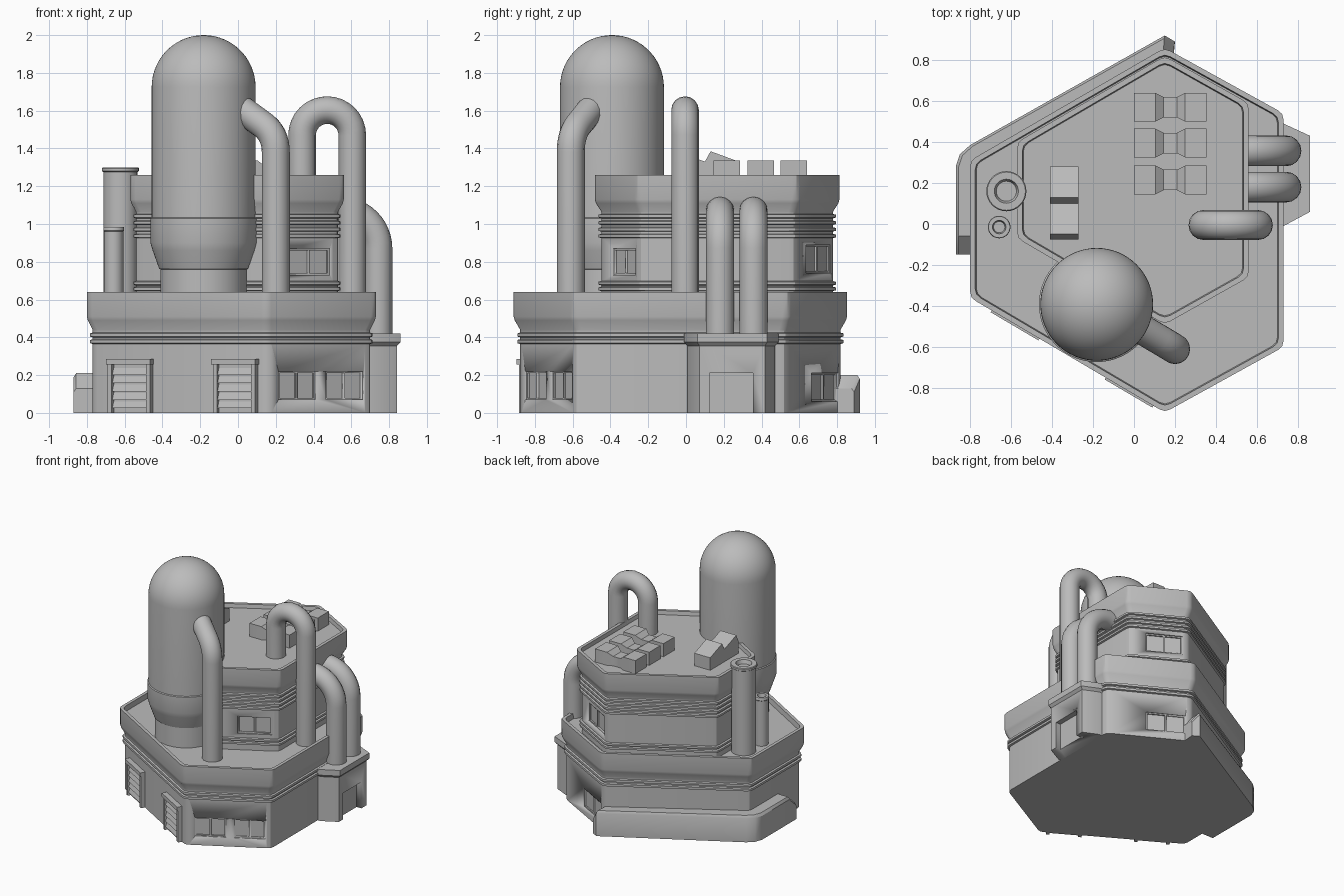
import bpy, bmesh, math
from mathutils import Vector, Matrix

old = bpy.data.objects.get("Cube")
if old:
    bpy.data.objects.remove(old, do_unlink=True)

grey = bpy.data.materials.new("plain grey")
grey.use_nodes = True
grey.diffuse_color = (0.5, 0.5, 0.5, 1)
grey.node_tree.nodes["Principled BSDF"].inputs["Base Color"].default_value = (0.5, 0.5, 0.5, 1)


def finish(name, mesh):
    mesh.materials.clear()
    mesh.materials.append(grey)
    ob = bpy.data.objects.new(name, mesh)
    bpy.context.collection.objects.link(ob)
    bpy.ops.object.select_all(action='DESELECT')
    ob.select_set(True)
    bpy.context.view_layer.objects.active = ob
    bpy.ops.object.shade_smooth_by_angle(angle=math.radians(32))
    return ob


def loft(name, rings, matrix=None):
    """Skin a stack of matching rings and cap both ends."""
    bm = bmesh.new()
    loops = [[bm.verts.new(p) for p in ring] for ring in rings]
    n = len(loops[0])
    for lo, hi in zip(loops, loops[1:]):
        for i in range(n):
            bm.faces.new((lo[i], lo[(i + 1) % n], hi[(i + 1) % n], hi[i]))
    bm.faces.new(loops[0][::-1])
    bm.faces.new(loops[-1])
    if matrix:
        bm.transform(matrix)
    bmesh.ops.recalc_face_normals(bm, faces=bm.faces)
    mesh = bpy.data.meshes.new(name)
    bm.to_mesh(mesh)
    bm.free()
    return finish(name, mesh)


def box(name, u, v, w, matrix=None):
    base = [(u[0], v[0]), (u[1], v[0]), (u[1], v[1]), (u[0], v[1])]
    return loft(name, [[(a, b, z) for a, b in base] for z in w], matrix)


def turned(name, x, y, profile, sides=48):
    angles = [2 * math.pi * i / sides for i in range(sides)]
    return loft(name, [[(x + r * math.cos(a), y + r * math.sin(a), z) for a in angles]
                       for r, z in profile])


def inset(poly, d):
    out = []
    for i, p in enumerate(poly):
        e1 = (Vector(p) - Vector(poly[i - 1])).normalized()
        e2 = (Vector(poly[(i + 1) % len(poly)]) - Vector(p)).normalized()
        n1, n2 = Vector((e1.y, -e1.x)), Vector((e2.y, -e2.x))
        out.append(Vector(p) - (n1 + n2) * d / (1 + n1.dot(n2)))
    return out


def rounded(poly, c):
    out = []
    for i, p in enumerate(poly):
        a = p + (poly[i - 1] - p).normalized() * c
        b = p + (poly[(i + 1) % len(poly)] - p).normalized() * c
        out += [a, (a + b + 2 * p) / 4, b]
    return out


def tier(name, poly, profile):
    return loft(name, [[(p.x, p.y, z) for p in rounded(inset(poly, d), 0.03)]
                       for d, z in profile])


def band(z0, z1, wall=0.03, out=0.017):
    return [(wall, z0), (out, z0 + 0.004), (out, z1 - 0.004), (wall, z1)]


def wall_frame(poly, edge, t):
    """Local axes on a wall: x along it, y outward, z up."""
    body = inset(poly, 0.03)
    a, b = body[edge], body[(edge + 1) % len(body)]
    p, d = a.lerp(b, t), (b - a).normalized()
    return Matrix(((d.x, d.y, 0, p.x), (d.y, -d.x, 0, p.y), (0, 0, 1, 0), (0, 0, 0, 1)))


def cut(target, cutter):
    mod = target.modifiers.new("recess", 'BOOLEAN')
    mod.operation, mod.solver, mod.object = 'DIFFERENCE', 'EXACT', cutter
    bpy.context.view_layer.objects.active = target
    bpy.ops.object.modifier_apply(modifier=mod.name)
    bpy.data.objects.remove(cutter, do_unlink=True)


def window(target, poly, edge, t, width, z0, z1):
    m, h = wall_frame(poly, edge, t), width / 2
    cut(target, box("window_cutter", (-h, h), (-0.008, 0.05), (z0, z1), m))
    for s in (-1, 1):
        pane = sorted((s * 0.006, s * (h - 0.01)))
        cut(target, box("pane_cutter", pane, (-0.018, 0.05), (z0 + 0.01, z1 - 0.01), m))


def pipe(name, points, radius):
    curve = bpy.data.curves.new(name, 'CURVE')
    curve.dimensions = '3D'
    curve.bevel_depth, curve.bevel_resolution, curve.use_fill_caps = radius, 6, True
    spline = curve.splines.new('POLY')
    spline.points.add(len(points) - 1)
    for sp, p in zip(spline.points, points):
        sp.co = (*p, 1)
    temp = bpy.data.objects.new(name + "_path", curve)
    mesh = bpy.data.meshes.new_from_object(temp)
    bpy.data.objects.remove(temp)
    return finish(name, mesh)


def arc(centre, radius, start, end, y, steps=12):
    angles = [math.radians(start + (end - start) * i / steps) for i in range(steps + 1)]
    return [(centre[0] + radius * math.cos(a), y, centre[1] + radius * math.sin(a)) for a in angles]


# Two hexagonal storeys with ribs, flared parapets and sunken roofs
LOWER = [(0.15, -0.92), (0.73, -0.6), (0.73, 0.54), (0.15, 0.86), (-0.8, 0.31), (-0.8, -0.36)]
UPPER = [(0.15, -0.49), (0.56, -0.26), (0.56, 0.59), (0.15, 0.82), (-0.57, 0.4), (-0.57, -0.07)]
lower = tier("lower_storey", LOWER, [(0.03, 0)] + band(0.365, 0.39) + band(0.4, 0.425) + [
    (0.03, 0.44), (0.005, 0.49), (0, 0.51), (0, 0.64), (0.025, 0.64), (0.03, 0.6)])
ribs = [p for z in (0.645, 0.675, 0.925, 0.96, 0.995, 1.03) for p in band(z, z + 0.023)]
upper = tier("upper_storey", UPPER, [(0.03, 0.58)] + ribs + [
    (0.03, 1.065), (0.005, 1.11), (0, 1.13), (0, 1.26), (0.025, 1.26), (0.03, 1.23)])

# Recessed windows
for t in (0.295, 0.755):
    window(lower, LOWER, 0, t, 0.225, 0.07, 0.22)
window(lower, LOWER, 2, 0.7, 0.29, 0.06, 0.21)
window(upper, UPPER, 0, 0.6, 0.25, 0.73, 0.87)
window(upper, UPPER, 2, 0.6, 0.27, 0.74, 0.89)

# Shuttered loading doors
for side, t in (("left", 0.225), ("right", 0.83)):
    m = wall_frame(LOWER, 5, t)
    box(side + "_door_header", (-0.135, 0.135), (-0.02, 0.04), (0.255, 0.285), m)
    for s in (-1, 1):
        post = sorted((s * 0.105, s * 0.13))
        box(side + "_door_post", post, (-0.02, 0.03), (0, 0.256), m)
    box(side + "_door_panel", (-0.106, 0.106), (-0.02, 0.006), (0, 0.256), m)
    for k in range(5):
        z = 0.025 + k * 0.044
        slat = [(-0.01, z), (0.024, z), (0.01, z + 0.036), (-0.01, z + 0.036)]
        loft(side + "_door_slat", [[(x, y, h) for y, h in slat] for x in (-0.106, 0.106)], m)

# Side annex with a capped roof and a recessed doorway
ANNEX = [(0.6, -0.01), (0.73, -0.01), (0.86, 0.06), (0.86, 0.43), (0.73, 0.49), (0.6, 0.49)]
annex = loft("annex", [[(p.x, p.y, z) for p in inset(ANNEX, 0.018)] for z in (0, 0.38)])
cut(annex, box("doorway_cutter", (0.8, 0.9), (0.125, 0.355), (-0.1, 0.21)))
loft("annex_cap", [[(p.x, p.y, z) for p in inset(ANNEX, d)]
                   for d, z in ((0.018, 0.355), (0, 0.375), (0, 0.42))])

# Low buttress wrapped round the back left, with sloping ends
outer = [(0.2, 0.89, 0.13), (0.15, 0.92, 0.2), (-0.8, 0.385, 0.21), (-0.85, 0.34, 0.21),
         (-0.87, 0.28, 0.21), (-0.87, -0.06, 0.21), (-0.87, -0.15, 0.13)]
inner = [(0.19, 0.78), (0.14, 0.8), (-0.73, 0.3), (-0.74, 0.28), (-0.74, 0.25), (-0.74, -0.06), (-0.74, -0.15)]
loft("buttress", [[(x, y, 0), (x, y, z - 0.02), (x * 0.985, y * 0.985, z), (a, b, z), (a, b, 0)]
                  for (x, y, z), (a, b) in zip(outer, inner)])

# Domed storage tank
dome = [(0.275 * math.cos(a), 1.725 + 0.275 * math.sin(a))
        for a in [math.radians(6 * i) for i in range(15)] + [1.565]]
turned("tank", -0.182, -0.392, [(0.228, 0.58), (0.228, 0.76), (0.235, 0.762), (0.27, 0.86), (0.282, 0.9),
                               (0.282, 1.03), (0.275, 1.035)] + dome, 64)

# Chimneys with open tops
for name, x, y, r, top in (("large_chimney", -0.623, 0.16, 0.098, 1.3), ("small_chimney", -0.658, -0.015, 0.055, 0.985)):
    turned(name, x, y, [(r * 0.92, 0.58), (r * 0.92, top - 0.025), (r, top - 0.02), (r, top - 0.005),
                        (r * 0.95, top), (r * 0.6, top), (r * 0.5, top - 0.03)], 32)

# Tank feed pipe
bend = [Vector((0.2, -0.61, 1.38)), Vector((0.2, -0.61, 1.48)), Vector((0.125, -0.565, 1.53))]
curve = [bend[0] * (1 - t) ** 2 + bend[1] * 2 * t * (1 - t) + bend[2] * t * t
         for t in [i / 8 for i in range(9)]]
pipe("tank_pipe", [(0.2, -0.61, 0.58)] + curve + [(0.015, -0.5, 1.61)], 0.074)

# Arched roof pipe and two side pipes
pipe("arched_pipe", [(0.605, -0.005, 0.58)] + arc((0.472, 1.47), 0.133, 0, 180, -0.005, 16)
     + [(0.339, -0.005, 1.2)], 0.073)
for y in (0.18, 0.357):
    pipe("side_pipe", [(0.742, y, 0.4)] + arc((0.542, 0.87), 0.2, 0, 90, y) + [(0.5, y, 1.07)], 0.075)

# Waisted roof vents
for y in (0.215, 0.395, 0.57):
    rings = [(0, 0.07, 1.335), (0.105, 0.07, 1.335), (0.145, 0.05, 1.305),
             (0.21, 0.05, 1.305), (0.25, 0.07, 1.335), (0.355, 0.07, 1.335)]
    loft("roof_vent", [[(x, y - w, 1.2), (x, y + w, 1.2), (x, y + w, z), (x, y - w, z)]
                       for x, w, z in rings])

# Sawtooth roof light
saw = [(0.28, 1.2), (0.28, 1.33), (0.13, 1.385), (0.1, 1.33), (-0.05, 1.385), (-0.075, 1.33), (-0.075, 1.2)]
loft("roof_light", [[(x, y, z) for y, z in saw] for x in (-0.41, -0.27)])
